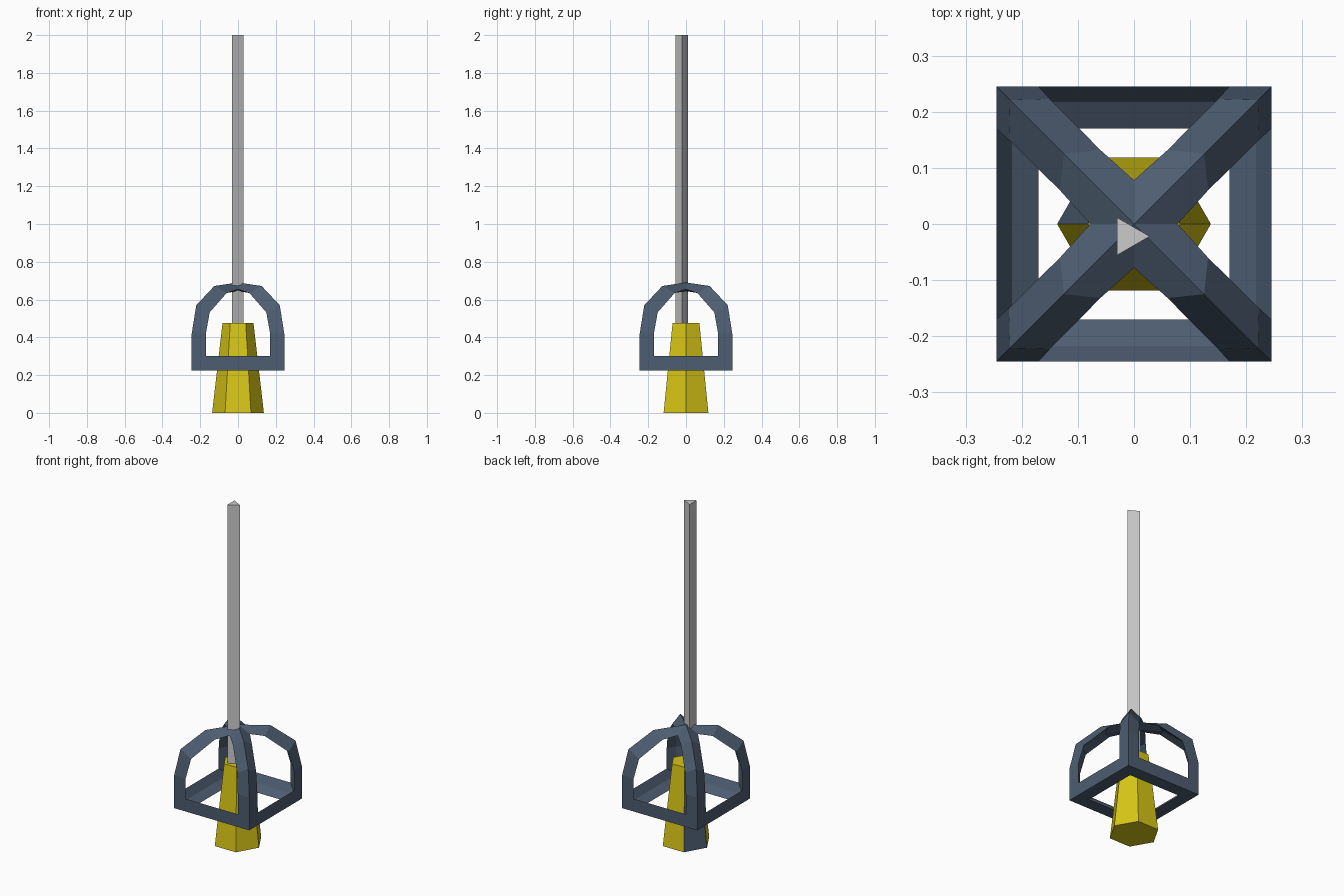
import bpy, bmesh, math
from mathutils import Vector, Matrix

if "Cube" in bpy.data.objects:
    bpy.data.objects.remove(bpy.data.objects["Cube"])


def material(name, rgb):
    m = bpy.data.materials.new(name)
    m.diffuse_color = (*rgb, 1)
    m.use_nodes = True
    m.node_tree.nodes["Principled BSDF"].inputs["Base Color"].default_value = m.diffuse_color
    return m


blue = material("blue_metal", (0.075, 0.11, 0.165))
yellow = material("yellow_grip", (0.68, 0.56, 0.008))


def finish(bm, name, mats=()):
    bmesh.ops.remove_doubles(bm, verts=bm.verts, dist=0.0005)
    bmesh.ops.recalc_face_normals(bm, faces=bm.faces)
    mesh = bpy.data.meshes.new(name)
    bm.to_mesh(mesh)
    bm.free()
    for m in mats:
        mesh.materials.append(m)
    ob = bpy.data.objects.new(name, mesh)
    bpy.context.collection.objects.link(ob)
    return ob


def prism(bm, sides, r1, r2, z1, z2, centre=(0, 0)):
    bmesh.ops.create_cone(bm, cap_ends=True, segments=sides, radius1=r1, radius2=r2,
                          depth=z2 - z1)
    # turn so that one corner points along +x
    bmesh.ops.rotate(bm, verts=bm.verts, matrix=Matrix.Rotation(-math.pi / 2, 3, 'Z'))
    bmesh.ops.translate(bm, verts=bm.verts, vec=(*centre, (z1 + z2) / 2))


def bridge(bm, a, b):
    for i in range(4):
        j = (i + 1) % 4
        bm.faces.new([bm.verts.new(p) for p in (a[i], a[j], b[j], b[i])])


# Tapered hexagonal bulb, with one blue side at the back left
bm = bmesh.new()
prism(bm, 6, 0.137, 0.082, 0, 0.475)
bm.normal_update()
for f in bm.faces:
    if f.normal.dot(Vector((-0.866, 0.5, 0))) > 0.9:
        f.material_index = 1
finish(bm, "bulb", (yellow, blue))

# Triangular cord, slightly off centre
bm = bmesh.new()
prism(bm, 3, 0.039, 0.039, 0.47, 2.0, (-0.011, -0.022))
finish(bm, "cord")

# Cage rib stations: outer ridge (s, z), side edge (u, v, z), inner edge (s, z)
stations = [
    ((0.245, 0.225), (0.170, 0.245, 0.300), (0.217, 0.253)),
    ((0.245, 0.420), (0.170, 0.245, 0.420), (0.217, 0.420)),
    ((0.221, 0.570), (0.150, 0.223, 0.532), (0.195, 0.545)),
    ((0.125, 0.672), (0.060, 0.132, 0.635), (0.108, 0.627)),
    ((0.000, 0.690), (0.000, 0.078, 0.655), (0.000, 0.645)),
]
ribs = []
for (so, zo), (u, v, zs), (si, zi) in stations:
    ribs.append([Vector(p) for p in ((so, so, zo), (u, v, zs), (si, si, zi), (v, u, zs))])

bm = bmesh.new()
for k in range(4):
    rot = Matrix.Rotation(k * math.pi / 2, 3, 'Z')
    # corner rib
    for a, b in zip(ribs, ribs[1:]):
        bridge(bm, [rot @ p for p in a], [rot @ p for p in b])
    # mitred base bar along this side
    o, s, i, _ = ribs[0]
    end = [o, s, i, Vector((0.17, 0.17, 0.225))]
    other = [Vector((-p.x, p.y, p.z)) for p in end]
    bridge(bm, [rot @ p for p in end], [rot @ p for p in other])
finish(bm, "cage", (blue,))
